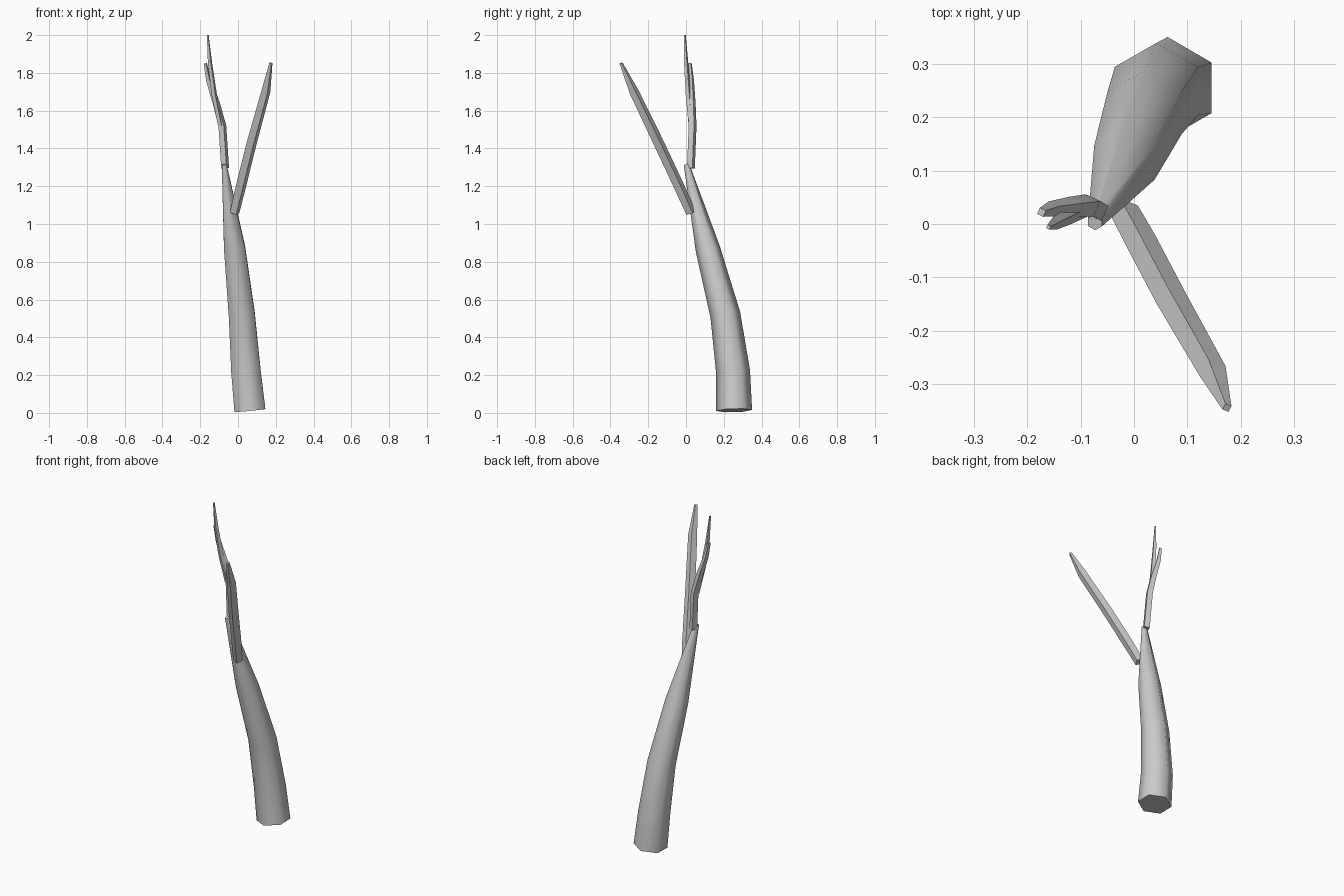
import bpy, bmesh, math
from mathutils import Vector, Matrix

cube = bpy.data.objects.get("Cube")
if cube:
    bpy.data.objects.remove(cube, do_unlink=True)

bark = bpy.data.materials.new("grey bark")
bark.use_nodes = True
GREY = (0.6, 0.6, 0.6, 1)
bark.diffuse_color = GREY
bark.node_tree.nodes["Principled BSDF"].inputs["Base Color"].default_value = GREY


def limb(name, sides, path, turn=0):
    """Tapered tube through (x, y, z, radius) points, capped at both ends."""
    pts = [Vector(p[:3]) for p in path]
    bm = bmesh.new()
    rings = []
    for i, p in enumerate(pts):
        along = (pts[min(i + 1, len(pts) - 1)] - pts[max(i - 1, 0)]).normalized()
        tilt = Vector((0, 0, 1)).rotation_difference(along)
        ring = []
        for k in range(sides):
            a = math.radians(turn) + math.tau * k / sides
            offset = Vector((math.cos(a), math.sin(a), 0)) * path[i][3]
            ring.append(bm.verts.new(p + tilt @ offset))
        rings.append(ring)
    for low, high in zip(rings, rings[1:]):
        for k in range(sides):
            n = (k + 1) % sides
            bm.faces.new((low[k], low[n], high[n], high[k]))
    bm.faces.new(rings[0][::-1])
    bm.faces.new(rings[-1])
    mesh = bpy.data.meshes.new(name)
    bm.to_mesh(mesh)
    bm.free()
    mesh.materials.append(bark)
    obj = bpy.data.objects.new(name, mesh)
    bpy.context.collection.objects.link(obj)
    bpy.ops.object.select_all(action="DESELECT")
    obj.select_set(True)
    bpy.context.view_layer.objects.active = obj
    bpy.ops.object.shade_smooth_by_angle(angle=math.radians(65))
    return obj


# Six-sided leaning trunk
limb("trunk", 6, [
    (0.063, 0.255, 0.013, 0.095), (0.042, 0.249, 0.22, 0.09),
    (0.02, 0.208, 0.52, 0.08), (-0.018, 0.115, 0.87, 0.065),
    (-0.073, 0.003, 1.315, 0.015)], turn=30)

# Long front branch
limb("front_branch", 4, [
    (-0.018, 0.025, 1.06, 0.027), (0.012, -0.03, 1.185, 0.029),
    (0.07, -0.14, 1.42, 0.029), (0.147, -0.275, 1.7, 0.026),
    (0.174, -0.344, 1.852, 0.009)], turn=20)

# Upper branch continuing from the trunk tip
limb("upper_branch", 4, [
    (-0.068, 0.026, 1.295, 0.022), (-0.083, 0.035, 1.52, 0.022),
    (-0.115, 0.032, 1.64, 0.02), (-0.155, 0.028, 1.76, 0.015),
    (-0.173, 0.022, 1.85, 0.009)], turn=20)

# Thin twig forking off the upper branch
limb("twig", 4, [
    (-0.092, 0.027, 1.52, 0.014), (-0.125, 0.013, 1.68, 0.015),
    (-0.148, 0.001, 1.85, 0.012), (-0.16, -0.006, 2.0, 0.005)], turn=20)
